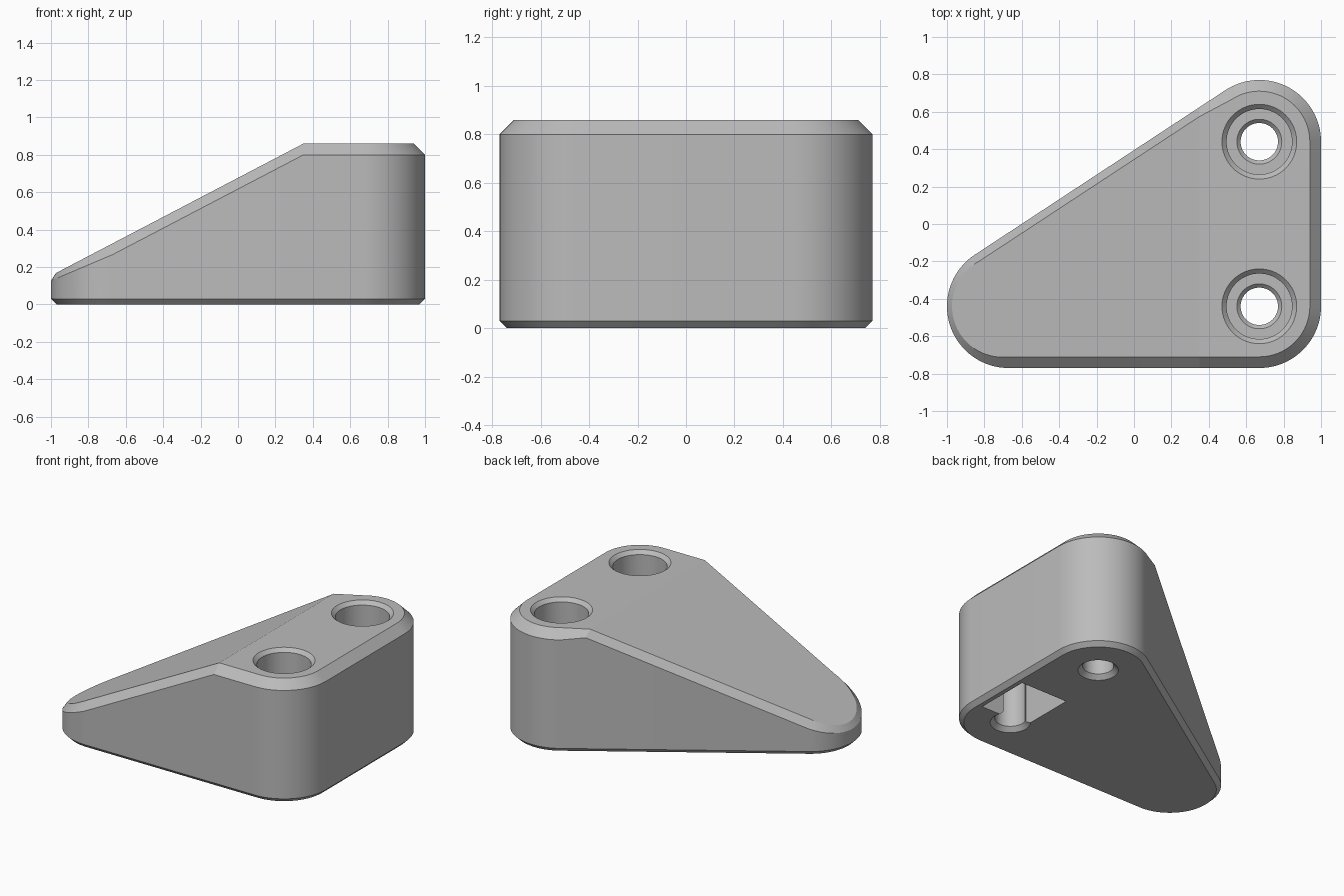
import bpy, bmesh, math
from mathutils import Vector

old = bpy.data.objects.get("Cube")
if old:
    bpy.data.objects.remove(old, do_unlink=True)

grey = bpy.data.materials.new("plain grey")
grey.use_nodes = True
colour = (0.5, 0.5, 0.5, 1)
grey.diffuse_color = colour
grey.node_tree.nodes["Principled BSDF"].inputs["Base Color"].default_value = colour

RADIUS, CX, CY = 0.33, 0.67, 0.44
HEIGHT, CREASE, SLOPE = 0.86, 0.35, 0.523
CHAMFER, FOOT = 0.06, 0.03


def make_object(name, bm):
    bmesh.ops.recalc_face_normals(bm, faces=bm.faces)
    mesh = bpy.data.meshes.new(name)
    bm.to_mesh(mesh)
    bm.free()
    mesh.materials.append(grey)
    obj = bpy.data.objects.new(name, mesh)
    bpy.context.collection.objects.link(obj)
    return obj


def bridge(bm, a, b):
    for i in range(len(a)):
        j = (i + 1) % len(a)
        bm.faces.new((a[i], a[j], b[j], b[i]))


def top_z(x):
    return HEIGHT + min(0, x - CREASE) * SLOPE


# Rounded triangular outline: point, outward normal, whether it is on a straight side
def arc(cx, cy, start, end, steps):
    pts = []
    for i in range(steps + 1):
        a = start + (end - start) * i / steps
        n = Vector((math.cos(a), math.sin(a)))
        pts.append((Vector((cx, cy)) + n * RADIUS, n, False))
    return pts


slant = math.atan2(2 * CX, -2 * CY)
slant_n = Vector((math.cos(slant), math.sin(slant)))


def slant_point(x):
    p = Vector((CX, CY)) + slant_n * RADIUS
    return (Vector((x, p.y - (x - p.x) * slant_n.x / slant_n.y)), slant_n, True)


outline = [(Vector((CREASE, -CY - RADIUS)), Vector((0, -1)), True)]
outline += arc(CX, -CY, -math.pi / 2, 0, 24)
outline += arc(CX, CY, 0, slant, 32)
split = len(outline)
outline += [slant_point(CREASE), slant_point(CREASE - 0.04)]
outline += arc(-CX, -CY, slant, math.pi * 1.5, 40)

# Wedge body with a chamfered foot and a chamfered top edge
bm = bmesh.new()
rings = [[], [], [], []]
for p, n, straight in outline:
    w = CHAMFER if p.x >= CREASE else CHAMFER * (1 + 0.55 * n.x)
    inner = p - Vector((0, w / n.y)) if straight else p - n * w
    foot = p - n * FOOT
    for ring, q, z in zip(rings, (foot, p, p, inner),
                          (0, FOOT, top_z(p.x) - w, top_z(inner.x))):
        ring.append(bm.verts.new((q.x, q.y, z)))
for lower, upper in zip(rings, rings[1:]):
    bridge(bm, lower, upper)
bm.faces.new(rings[0])
top = rings[3]
bm.faces.new(top[:split + 1])
bm.faces.new(top[split:] + top[:1])
body = make_object("wedge_body", bm)


# Stepped screw hole cutter, turned from a profile
def hole_cutter(y):
    profile = [(0.15, -0.02), (0.10, 0.03), (0.10, 0.44), (0.12, 0.46),
               (0.175, 0.46), (0.175, 0.835), (0.22, 0.88)]
    bm = bmesh.new()
    rings = []
    for r, z in profile:
        rings.append([bm.verts.new((CX + r * math.cos(i * math.tau / 64),
                                    y + r * math.sin(i * math.tau / 64), z))
                      for i in range(64)])
    for a, b in zip(rings, rings[1:]):
        bridge(bm, a, b)
    bm.faces.new(rings[0])
    bm.faces.new(rings[-1])
    return make_object("hole_cutter", bm)


# Square pocket in the underside
def pocket_cutter():
    bm = bmesh.new()
    bmesh.ops.create_cube(bm, size=1)
    bmesh.ops.scale(bm, vec=(0.37, 0.40, 0.48), verts=bm.verts)
    bmesh.ops.translate(bm, vec=(0.755, -0.20, 0.15), verts=bm.verts)
    return make_object("pocket_cutter", bm)


bpy.context.view_layer.objects.active = body
for cutter in (hole_cutter(CY), hole_cutter(-CY), pocket_cutter()):
    cutter.hide_render = True
    mod = body.modifiers.new("cut", 'BOOLEAN')
    mod.operation = 'DIFFERENCE'
    mod.solver = 'EXACT'
    mod.object = cutter
    bpy.ops.object.modifier_apply(modifier=mod.name)
    bpy.data.objects.remove(cutter, do_unlink=True)

bpy.ops.object.select_all(action='DESELECT')
body.select_set(True)
bpy.ops.object.shade_smooth_by_angle(angle=math.radians(20))
